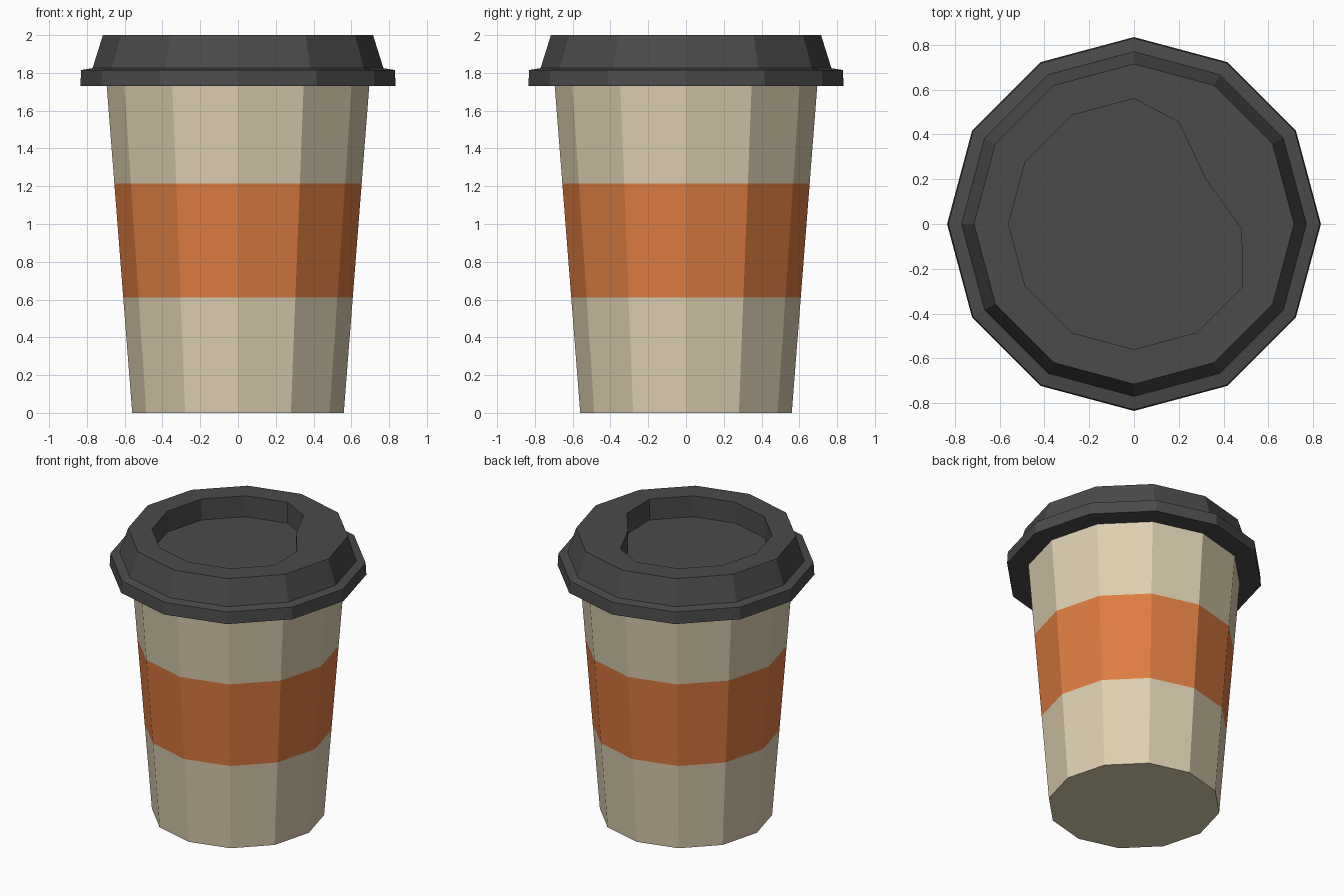
import bpy, bmesh
from math import cos, sin, tau

if "Cube" in bpy.data.objects:
    bpy.data.objects.remove(bpy.data.objects["Cube"])

SIDES = 12


def material(name, rgb):
    m = bpy.data.materials.new(name)
    m.diffuse_color = (*rgb, 1)
    m.use_nodes = True
    m.node_tree.nodes["Principled BSDF"].inputs["Base Color"].default_value = m.diffuse_color
    return m


def ring(r, z):
    return [(r * cos(tau * i / SIDES), r * sin(tau * i / SIDES), z) for i in range(SIDES)]


def loft(name, rings, mats, band_mats=None):
    """Bridge successive 12-point rings and cap both ends, flat shaded."""
    bm = bmesh.new()
    loops = [[bm.verts.new(p) for p in r] for r in rings]
    for b, (lo, hi) in enumerate(zip(loops, loops[1:])):
        for i in range(SIDES):
            j = (i + 1) % SIDES
            f = bm.faces.new((lo[i], lo[j], hi[j], hi[i]))
            f.material_index = band_mats[b] if band_mats else 0
    bm.faces.new(loops[0][::-1])
    bm.faces.new(loops[-1])
    bmesh.ops.recalc_face_normals(bm, faces=bm.faces)
    me = bpy.data.meshes.new(name)
    bm.to_mesh(me)
    bm.free()
    for m in mats:
        me.materials.append(m)
    ob = bpy.data.objects.new(name, me)
    bpy.context.collection.objects.link(ob)
    return ob


paper = material("paper", (0.73, 0.63, 0.44))
orange = material("orange_band", (0.74, 0.205, 0.055))
plastic = material("dark_plastic", (0.07, 0.07, 0.07))

# Tapered cup with a flush coloured band
heights = (0, 0.61, 1.215, 1.74)
loft("cup", [ring(0.56 + 0.078 * z, z) for z in heights], [paper, orange], (0, 1, 0))


# Recess outline: a circle dented on one side to leave the sipping ledge
def recess(z):
    pts = ring(0.56, z)
    pts[:3] = [(0.48, -0.02, z), (0.32, 0.20, z), (0.20, 0.455, z)]
    return pts


# Lid: rim, sloped shoulder, top, and sunken floor
loft("lid", [ring(0.69, 1.73), ring(0.835, 1.73), ring(0.83, 1.815), ring(0.77, 1.825),
             ring(0.715, 2.0), recess(2.0), recess(1.85)], [plastic])
